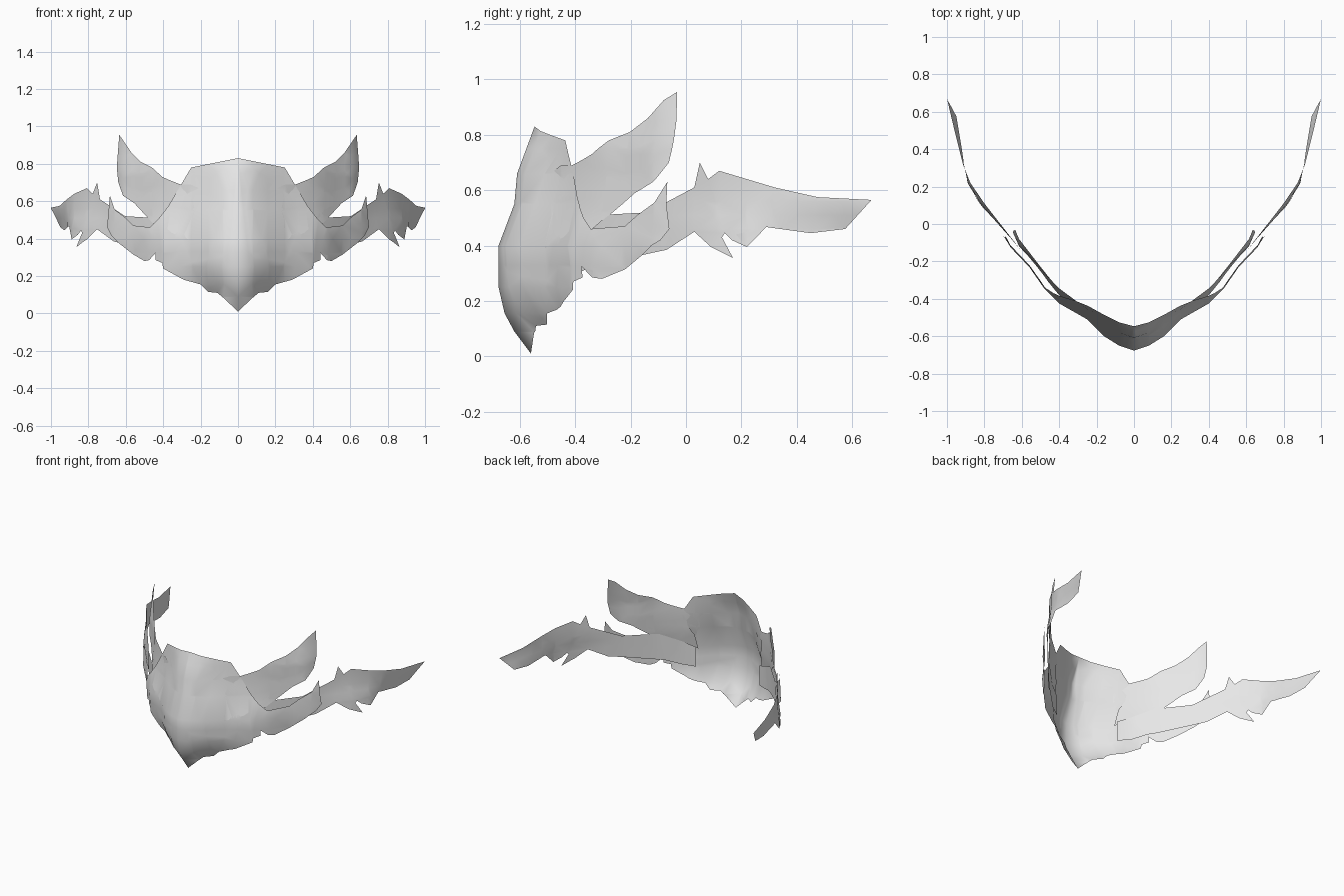
import bpy, bmesh, math
from mathutils import Vector

grey = bpy.data.materials.new("pale_grey")
grey.diffuse_color = (0.8, 0.8, 0.8, 1)


def lerp(knots, values, t):
    """Piecewise linear lookup, held constant past both ends."""
    if t <= knots[0]:
        return values[0]
    for i in range(len(knots) - 1):
        if t <= knots[i + 1]:
            k = (t - knots[i]) / (knots[i + 1] - knots[i])
            return values[i] + (values[i + 1] - values[i]) * k
    return values[-1]


def sheet(name, outline, cuts_u, cuts_v, place):
    """Fill a flat outline, cut it along grid lines, bend it and mirror it."""
    area = sum(a[0] * b[1] - b[0] * a[1]
               for a, b in zip(outline, outline[1:] + outline[:1]))
    if area < 0:
        outline = outline[::-1]
    bm = bmesh.new()
    bm.faces.new([bm.verts.new((u, v, 0)) for u, v in outline])
    bmesh.ops.triangulate(bm, faces=bm.faces[:])
    for axis, cuts in ((0, cuts_u), (1, cuts_v)):
        for c in cuts:
            co, no = Vector((0, 0, 0)), Vector((0, 0, 0))
            co[axis], no[axis] = c, 1
            bmesh.ops.bisect_plane(bm, geom=bm.verts[:] + bm.edges[:] + bm.faces[:],
                                   plane_co=co, plane_no=no, dist=1e-5)
    bmesh.ops.triangulate(bm, faces=bm.faces[:])
    for v in bm.verts:
        v.co = place(v.co.x, v.co.y)
    me = bpy.data.meshes.new(name)
    bm.to_mesh(me)
    bm.free()
    me.materials.append(grey)
    ob = bpy.data.objects.new(name, me)
    bpy.context.collection.objects.link(ob)
    mod = ob.modifiers.new("mirror", 'MIRROR')
    mod.use_axis[0] = True
    mod.merge_threshold = 0.0005
    bpy.ops.object.select_all(action='DESELECT')
    ob.select_set(True)
    bpy.context.view_layer.objects.active = ob
    bpy.ops.object.shade_smooth_by_angle(angle=math.radians(50))
    return ob


# Front plate with the swept cheek guards, depth given by height rows
plate_x = [0, .08, .16, .25, .40, .48, .56, .66, .70]
plate_z = [.01, .09, .155, .25, .40, .55, .66, .83]
plate_y = [
    [-.56, -.53, -.47, -.43, -.39, -.32, -.20, -.10, -.04],
    [-.62, -.55, -.48, -.44, -.40, -.32, -.20, -.10, -.04],
    [-.655, -.61, -.535, -.46, -.40, -.32, -.20, -.10, -.04],
    [-.677, -.645, -.59, -.50, -.41, -.33, -.21, -.11, -.04],
    [-.677, -.65, -.60, -.51, -.425, -.345, -.23, -.125, -.06],
    [-.62, -.595, -.545, -.47, -.38, -.32, -.21, -.115, -.06],
    [-.61, -.58, -.51, -.45, -.36, -.31, -.19, -.10, -.04],
    [-.547, -.52, -.48, -.43, -.35, -.30, -.19, -.10, -.04],
]


def plate_place(x, z):
    return (x, lerp(plate_z, [lerp(plate_x, row, x) for row in plate_y], z), z)


plate_outline = [
    (0, .01), (.08, .085), (.11, .11), (.16, .115), (.20, .155), (.29, .18),
    (.40, .24), (.405, .27), (.44, .285), (.41, .31), (.44, .325), (.48, .31),
    (.475, .285), (.50, .28), (.56, .315), (.63, .37), (.68, .42), (.70, .46),
    (.685, .63), (.66, .555), (.60, .51), (.56, .47), (.47, .46), (.43, .50),
    (.375, .57), (.39, .445), (.25, .39), (.245, .51), (.23, .555),
    (.225, .63), (.205, .65), (.16, .66), (.25, .78), (0, .83)]
sheet("front_plate", plate_outline, plate_x[1:-1] + [.32], plate_z[1:-1] + [.33, .75],
      plate_place)

# Upper wings, rising from a spiked root beside the plate
wing_x = [.21, .255, .31, .405, .46, .52, .57, .615, .645]
wing_y = [-.465, -.44, -.40, -.33, -.275, -.205, -.15, -.105, -.04]


def wing_place(x, z):
    bulge = lerp([.38, .52, .65, .75, .95], [-.055, -.025, -.012, -.01, .03], z)
    return (x, lerp(wing_x, wing_y, x) + bulge, z)


wing_outline = [
    (.635, .955), (.57, .86), (.52, .81), (.46, .78), (.405, .73), (.36, .71),
    (.31, .69), (.255, .69), (.21, .67), (.27, .64), (.295, .605), (.29, .56),
    (.26, .50), (.25, .39), (.32, .43), (.37, .39), (.40, .50), (.44, .54),
    (.49, .57), (.555, .59), (.615, .63), (.64, .70), (.648, .78)]
sheet("upper_wing", wing_outline, wing_x[1:-1], [.45, .52, .59, .65, .75, .85], wing_place)

# Side bands, running back from behind the plate to the pointed rear ends
band_y = [-.47, -.42, -.30, -.14, .02, .11, .22, .32, .48, .67]
band_x = [.25, .33, .46, .605, .73, .80, .875, .915, .955, 1.0]


def band_place(y, z):
    flare = lerp([-.1, .08, .2, .35, .6], [0, .02, .015, -.01, -.03], y)
    low = lerp([.36, .46, .56, .7], [1.4, 1, 0, 0], z)
    return (lerp(band_y, band_x, y) + flare * low, y, z)


band_outline = [
    (-.47, .41), (-.42, .45), (-.32, .51), (-.14, .52), (.03, .61), (.05, .70),
    (.08, .64), (.12, .67), (.32, .61), (.475, .575), (.67, .565), (.575, .46),
    (.45, .445), (.29, .467), (.20, .445), (.18, .44), (.22, .395), (.165, .42),
    (.14, .445), (.13, .43), (.17, .355), (.09, .395), (.03, .45), (-.07, .385),
    (-.14, .37), (-.35, .32), (-.42, .285), (-.47, .27)]
sheet("side_band", band_outline, band_y[1:-1] + [-.22, -.06, .4, .57], [.40, .46, .51, .56],
      band_place)
